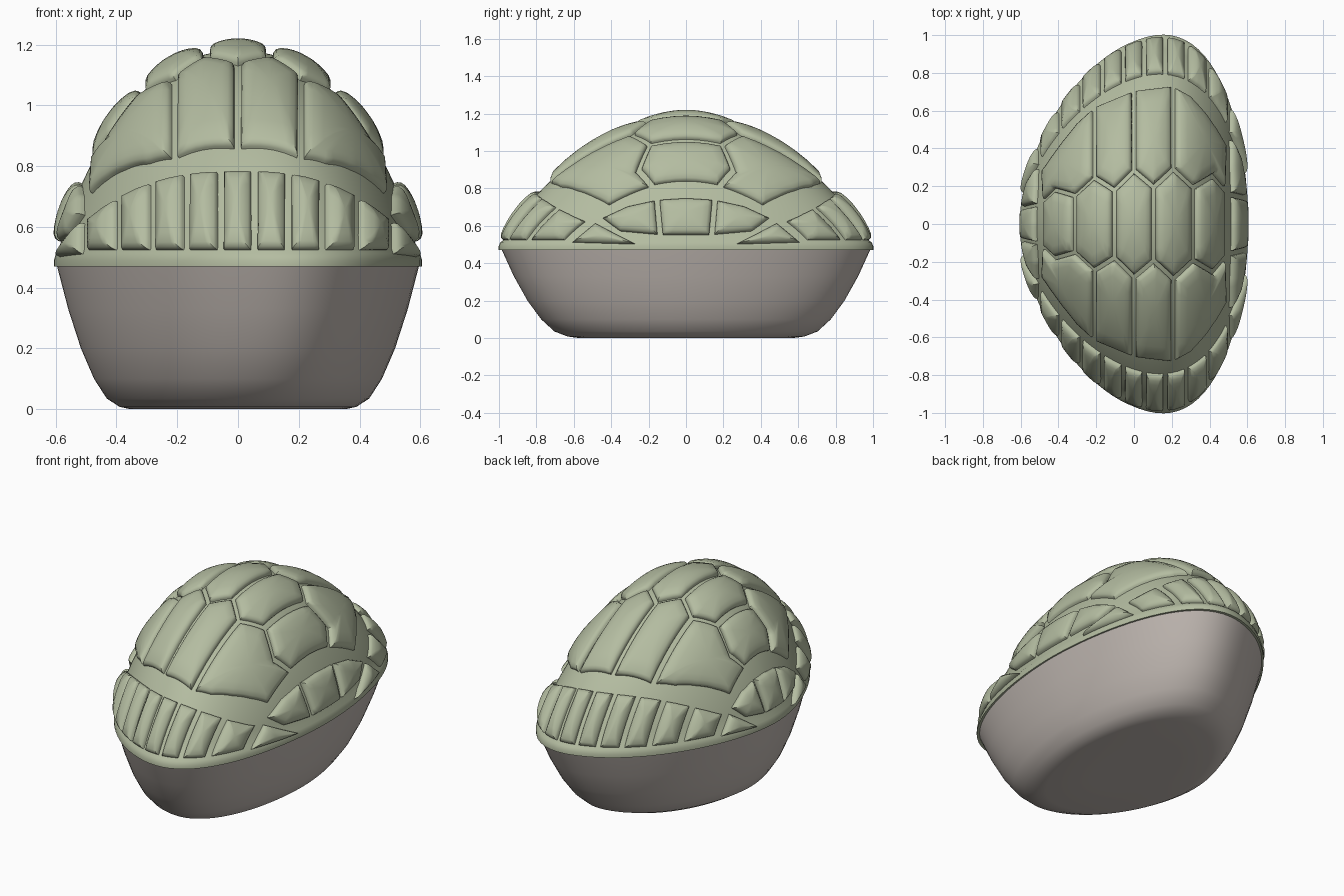
import bpy, bmesh, math
from mathutils import Vector

cube = bpy.data.objects.get("Cube")
if cube:
    bpy.data.objects.remove(cube)

# Overall form: a superelliptic dome, wider towards +x
HALF_X, HALF_Y, RIM_Z, RISE = 0.60, 0.958, 0.47, 0.71
PX, PY, PZ = 2.2, 1.85, 1.3


def material(name, rgb):
    m = bpy.data.materials.new(name)
    m.use_nodes = True
    m.diffuse_color = (*rgb, 1)
    m.node_tree.nodes["Principled BSDF"].inputs["Base Color"].default_value = (*rgb, 1)
    return m


green = material("sage green", (0.455, 0.505, 0.355))
taupe = material("warm grey", (0.53, 0.48, 0.445))


def finish(name, bm, mat):
    bmesh.ops.recalc_face_normals(bm, faces=bm.faces)
    me = bpy.data.meshes.new(name)
    bm.to_mesh(me)
    bm.free()
    me.materials.append(mat)
    ob = bpy.data.objects.new(name, me)
    bpy.context.collection.objects.link(ob)
    bpy.ops.object.select_all(action='DESELECT')
    ob.select_set(True)
    bpy.context.view_layer.objects.active = ob
    bpy.ops.object.shade_smooth_by_angle(angle=math.radians(45))


def taper(x):
    return 1 + 0.42 * x


def power(v, p):
    return max(v, 0) ** p


# Three ways to address a point on the dome: from above, from an end, from a side
def from_above(x, y):
    r = 1 - power(abs(x) / HALF_X, PX) - power(abs(y) / HALF_Y, PY)
    return Vector((x, y * taper(x), RIM_Z + RISE * power(r, 1 / PZ)))


def from_end(sign):
    def surface(x, z):
        r = 1 - power(abs(x) / HALF_X, PX) - power((z - RIM_Z) / RISE, PZ)
        return Vector((x, sign * HALF_Y * power(r, 1 / PY) * taper(x), z))
    return surface


def from_side(sign):
    def surface(y, z):
        r = 1 - power(abs(y) / HALF_Y, PY) - power((z - RIM_Z) / RISE, PZ)
        x = sign * HALF_X * power(r, 1 / PX)
        return Vector((x, y * taper(x), z))
    return surface


def loft(bm, rings):
    for a, b in zip(rings, rings[1:]):
        n = len(a)
        for i in range(n):
            bm.faces.new((a[i], a[(i + 1) % n], b[(i + 1) % n], b[i]))


def oval(bm, z, sx, sy, n=96):
    ring = []
    for i in range(n):
        t = math.tau * (i + 0.5) / n
        c, s = math.cos(t), math.sin(t)
        x = math.copysign(abs(c) ** (2 / PX), c) * HALF_X * sx
        y = math.copysign(abs(s) ** (2 / PY), s) * HALF_Y * sy * taper(x)
        ring.append(bm.verts.new((x, y, z)))
    return ring


def inset(poly, d):
    # Move every edge of a counter-clockwise polygon inwards by d
    out = []
    for i, p in enumerate(poly):
        e1 = (p - poly[i - 1]).normalized()
        e2 = (poly[(i + 1) % len(poly)] - p).normalized()
        n1, n2 = Vector((-e1.y, e1.x)), Vector((-e2.y, e2.x))
        out.append(p + (n1 + n2) * d / max(1 + n1.dot(n2), 0.4))
    return out


def plate(bm, surface, corners, steps=6):
    # Raised, round-edged plate that follows the dome inside a cell outline
    poly = [Vector(c) for c in corners]
    area = sum(poly[i - 1].x * p.y - p.x * poly[i - 1].y for i, p in enumerate(poly))
    if area < 0:
        poly.reverse()

    def lifted(p, h):
        e = 0.002
        q = surface(p.x, p.y)
        du = surface(p.x + e, p.y) - surface(p.x - e, p.y)
        dv = surface(p.x, p.y + e) - surface(p.x, p.y - e)
        n = du.cross(dv).normalized()
        if n.dot(q - Vector((0, 0, 0.4))) < 0:
            n = -n
        return bm.verts.new(q + n * h)

    def ring(outline, h):
        verts = []
        for i, p in enumerate(outline):
            q = outline[(i + 1) % len(outline)]
            verts += [lifted(p.lerp(q, k / steps), h) for k in range(steps)]
        return verts

    rings = [ring(inset(poly, d), h) for d, h in
             ((0.011, -0.02), (0.012, 0.010), (0.017, 0.021), (0.029, 0.030))]
    inner = inset(poly, 0.029)
    mid = sum(inner, Vector((0, 0))) / len(inner)
    rings += [ring([mid.lerp(p, s) for p in inner], h)
              for s, h in ((0.75, 0.035), (0.5, 0.038), (0.25, 0.04))]
    loft(bm, rings)
    hub, last = lifted(mid, 0.04), rings[-1]
    for i in range(len(last)):
        bm.faces.new((last[i - 1], last[i], hub))


# Belly: rounded bowl with a flat underside
bm = bmesh.new()
bowl = ((0, 0.3), (0, 0.59), (0.008, 0.65), (0.035, 0.72), (0.1, 0.79),
        (0.2, 0.862), (0.33, 0.932), (0.475, 0.995))
rings = [oval(bm, z, s, s) for z, s in bowl]
loft(bm, rings)
bm.faces.new(rings[0])
bm.faces.new(rings[-1])
finish("belly", bm, taupe)

# Dome with a small lip around its rim
bm = bmesh.new()
rings = [oval(bm, z, s, s) for z, s in ((0.472, 0.97), (0.47, 1.01), (0.49, 1.01), (0.512, 1.0))]
for k in range(28):
    w = 0.98 - 0.97 * k / 27
    r = w * w
    rings.append(oval(bm, RIM_Z + RISE * (1 - r) ** (1 / PZ), r ** (1 / PX), r ** (1 / PY)))
loft(bm, rings)
bm.faces.new(rings[-1])
finish("dome", bm, green)

# Row of hexagons across the crown, one table entry per column edge or tip
COL, EDGE = 0.205, 0.478
TIPS = ((0, 0.28), (COL, 0.265), (2 * COL, 0.215))
FLATS = ((COL / 2, 0.185), (1.5 * COL, 0.17), (EDGE, 0.145))


def hexagon(left, tip, right):
    lower = [left, tip, right]
    return [(x, -y) for x, y in lower] + lower[::-1]


bm = bmesh.new()
plate(bm, from_above, hexagon((-FLATS[0][0], FLATS[0][1]), TIPS[0], FLATS[0]))
for k in (1, 2):
    cell = hexagon(FLATS[k - 1], TIPS[k], FLATS[k])
    for sx in (-1, 1):
        plate(bm, from_above, [(sx * x, y) for x, y in cell])
finish("crown_hexagons", bm, green)

# Long plates running from the hexagons to both ends
inner_cell = ((0, 0.705), (COL, 0.675), TIPS[1], FLATS[0], TIPS[0])
outer_cell = ((COL, 0.675), (0.3, 0.605), (0.38, 0.51), (0.44, 0.425), (0.49, 0.345),
              FLATS[2], TIPS[2], FLATS[1], TIPS[1])
bm = bmesh.new()
for sx in (-1, 1):
    for sy in (-1, 1):
        for cell in (inner_cell, outer_cell):
            plate(bm, from_above, [(sx * x, sy * y) for x, y in cell])
finish("dome_plates", bm, green)


# Upright plates along the rim at the front and back
def rim_top(x):
    return 0.787 - 0.16 * (abs(x) / 0.495) ** 2.6


bm = bmesh.new()
for sign in (-1, 1):
    for k in range(-4, 5):
        x0, x1 = k * 0.11 - 0.055, k * 0.11 + 0.055
        plate(bm, from_end(sign), [(x0, 0.511), (x1, 0.511), (x1, rim_top(x1)),
                                   ((x0 + x1) / 2, rim_top((x0 + x1) / 2)), (x0, rim_top(x0))])
finish("rim_plates", bm, green)

# Fan of plates on each side
middle = ((-0.11, 0.54), (0.11, 0.54), (0.128, 0.745), (0, 0.755), (-0.128, 0.745))
second = ((0.11, 0.54), (0.128, 0.745), (0.26, 0.71), (0.385, 0.64), (0.29, 0.56))
corner = ((0.2, 0.495), (0.40, 0.625), (0.52, 0.50))
bm = bmesh.new()
for sign in (-1, 1):
    plate(bm, from_side(sign), middle)
    for sy in (-1, 1):
        for cell in (second, corner):
            plate(bm, from_side(sign), [(sy * y, z) for y, z in cell])
finish("side_plates", bm, green)
